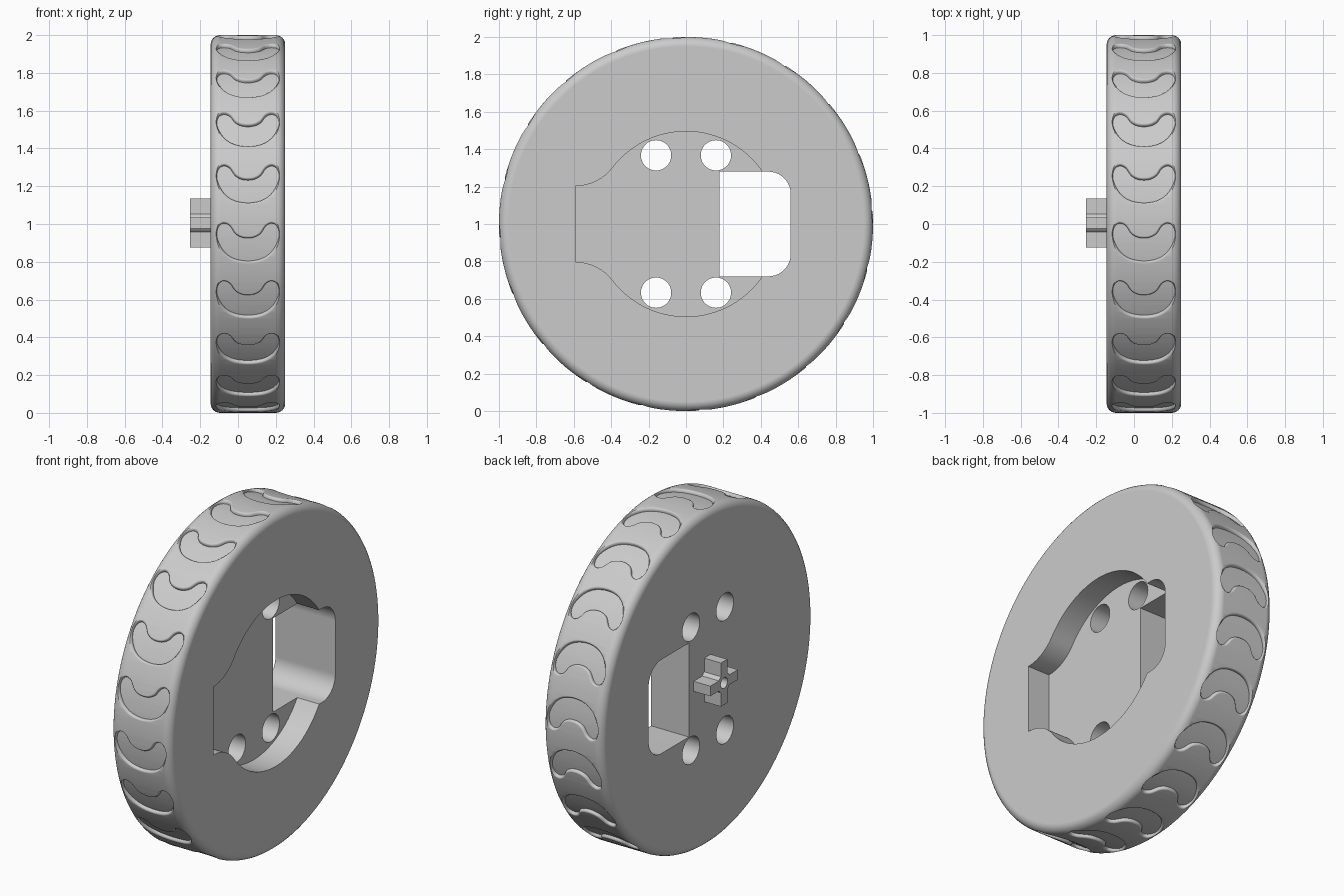
import bpy, bmesh
from math import sin, cos, pi, radians, hypot, atan2
from mathutils import Vector

cube = bpy.data.objects.get("Cube")
if cube:
    bpy.data.objects.remove(cube, do_unlink=True)

BACK, FACE, FLOOR = -0.145, 0.25, 0.105    # wheel sides and recess floor along x
MID = (BACK + FACE) / 2
SEGMENTS = 180

grey = bpy.data.materials.new("plain_grey")
grey.use_nodes = True
grey.diffuse_color = (0.6, 0.6, 0.6, 1)
grey.node_tree.nodes["Principled BSDF"].inputs["Base Color"].default_value = (0.6, 0.6, 0.6, 1)


def finish(name, bm):
    bmesh.ops.recalc_face_normals(bm, faces=bm.faces)
    mesh = bpy.data.meshes.new(name)
    bm.to_mesh(mesh)
    bm.free()
    mesh.materials.append(grey)
    obj = bpy.data.objects.new(name, mesh)
    bpy.context.collection.objects.link(obj)
    return obj


def add_loft(bm, rings):
    """Closed solid through a list of equal rings of points."""
    loops = [[bm.verts.new(p) for p in ring] for ring in rings]
    n = len(loops[0])
    for a, b in zip(loops, loops[1:]):
        for i in range(n):
            bm.faces.new((a[i], a[(i + 1) % n], b[(i + 1) % n], b[i]))
    bm.faces.new(loops[0])
    bm.faces.new(loops[-1])


def prism(name, outline, x0, x1):
    bm = bmesh.new()
    add_loft(bm, [[(x, y, 1 + z) for y, z in outline] for x in (x0, x1)])
    return finish(name, bm)


def arc(cy, cz, r, start, end, steps):
    return [(cy + r * cos(start + (end - start) * i / steps),
             cz + r * sin(start + (end - start) * i / steps)) for i in range(steps + 1)]


def circle(r, cy=0, cz=0, n=48):
    return arc(cy, cz, r, 0, 2 * pi, n)[:-1]


def boolean(obj, tool, operation="DIFFERENCE"):
    mod = obj.modifiers.new("cut", "BOOLEAN")
    mod.operation, mod.object, mod.solver = operation, tool, "EXACT"
    bpy.ops.object.select_all(action="DESELECT")
    bpy.context.view_layer.objects.active = obj
    obj.select_set(True)
    bpy.ops.object.modifier_apply(modifier=mod.name)
    bpy.data.objects.remove(tool, do_unlink=True)


def smooth(obj):
    bpy.ops.object.select_all(action="DESELECT")
    bpy.context.view_layer.objects.active = obj
    obj.select_set(True)
    bpy.ops.object.shade_smooth_by_angle(angle=radians(32))
    obj.modifiers.new("even_shading", "WEIGHTED_NORMAL").keep_sharp = True


# Wheel body: disc with rounded shoulders
ROUND, STEPS = 0.05, 6
bm = bmesh.new()
sections = [(BACK + ROUND - ROUND * cos(a), 1 - ROUND + ROUND * sin(a))
            for a in (pi / 2 * i / STEPS for i in range(STEPS + 1))]
sections += [(2 * MID - x, r) for x, r in reversed(sections)]
add_loft(bm, [[(x, y, 1 + z) for y, z in circle(r, n=SEGMENTS)] for x, r in sections])
wheel = finish("wheel", bm)

# Kidney outline of one tread pocket: (across, along the tread)
half = [(0, 0), (.07, .012), (.12, .045), (.152, .095), (.165, .143), (.155, .187),
        (.127, .205), (.095, .19), (.068, .15), (.035, .13), (0, .125)]
control = [Vector(p) for p in half + [(-x, s) for x, s in half[-2:0:-1]]]
kidney = []
for i in range(len(control)):
    a, b, c, d = (control[(i + k) % len(control)] for k in (-1, 0, 1, 2))
    for t in (0, 1 / 3, 2 / 3):
        kidney.append(0.5 * (2 * b + (c - a) * t + (2 * a - 5 * b + 4 * c - d) * t ** 2
                             + (3 * b - a - 3 * c + d) * t ** 3))


def grown(outline, amount):
    result = []
    for i, p in enumerate(outline):
        t = (outline[(i + 1) % len(outline)] - outline[i - 1]).normalized()
        result.append(p + amount * Vector((t.y, -t.x)))
    return result


# Twenty pocket cutters with a flared rim, trimmed by a drum that leaves a curved floor
layers = ((.95, 0), (.987, 0), (.993, .002), (.997, .005), (1.0, .011), (1.03, .012))
bm = bmesh.new()
for k in range(20):
    base = radians(6.5 + 18 * k)
    rings = []
    for r, flare in layers:
        rings.append([(MID + p.x, -r * cos(base + p.y), 1 + r * sin(base + p.y))
                      for p in grown(kidney, flare)])
    add_loft(bm, rings)
pockets = finish("pocket_cutter", bm)
boolean(pockets, prism("drum_cutter", circle(.98, n=SEGMENTS), -0.4, 0.5))
boolean(wheel, pockets)

# Recess in the outer side: circle blended into a flat-ended bay
R, BAY, BAY_HALF = 0.495, 0.59, 0.203
FILLET = (BAY ** 2 + BAY_HALF ** 2 - R ** 2) / (2 * (R - BAY_HALF))
cz = BAY_HALF + FILLET
join = atan2(cz, -BAY)
upper = arc(0, 0, R, 0, join, 40) + arc(-BAY, cz, FILLET, join - pi, -pi / 2, 12)[1:]
recess = upper + [(y, -z) for y, z in reversed(upper[1:])]
boolean(wheel, prism("recess_cutter", recess, FLOOR, 0.4))

# Through slot with two rounded corners
CORNER = 0.12
top = [(0.18, 0.28)] + arc(0.56 - CORNER, 0.28 - CORNER, CORNER, pi / 2, 0, 10)
slot = top + [(y, -z) for y, z in reversed(top)]
boolean(wheel, prism("slot_cutter", slot, -0.4, 0.4))

# Four round through holes
for y in (-0.16, 0.16):
    for z in (-0.367, 0.367):
        boolean(wheel, prism("hole_cutter", circle(.081, y, z), -0.4, 0.4))
smooth(wheel)

# Cross-shaped axle stub with a small bore
STUB, ARM, WIDE, OFF = -0.255, 0.13, 0.03, 0.005


def bar(name, half_y, half_z):
    corners = ((-1, -1), (1, -1), (1, 1), (-1, 1))
    return prism(name, [(OFF + half_y * a, OFF + half_z * b) for a, b in corners],
                 STUB, BACK + 0.01)


stub = bar("axle_cross", ARM, WIDE)
boolean(stub, bar("upright_bar", WIDE, ARM), "UNION")
boolean(stub, prism("stub_hub", circle(.057, OFF, OFF, 32), STUB, BACK + 0.01), "UNION")
boolean(stub, prism("bore_cutter", circle(.032, OFF, OFF, 32), STUB - 0.1, BACK - 0.001))
smooth(stub)
